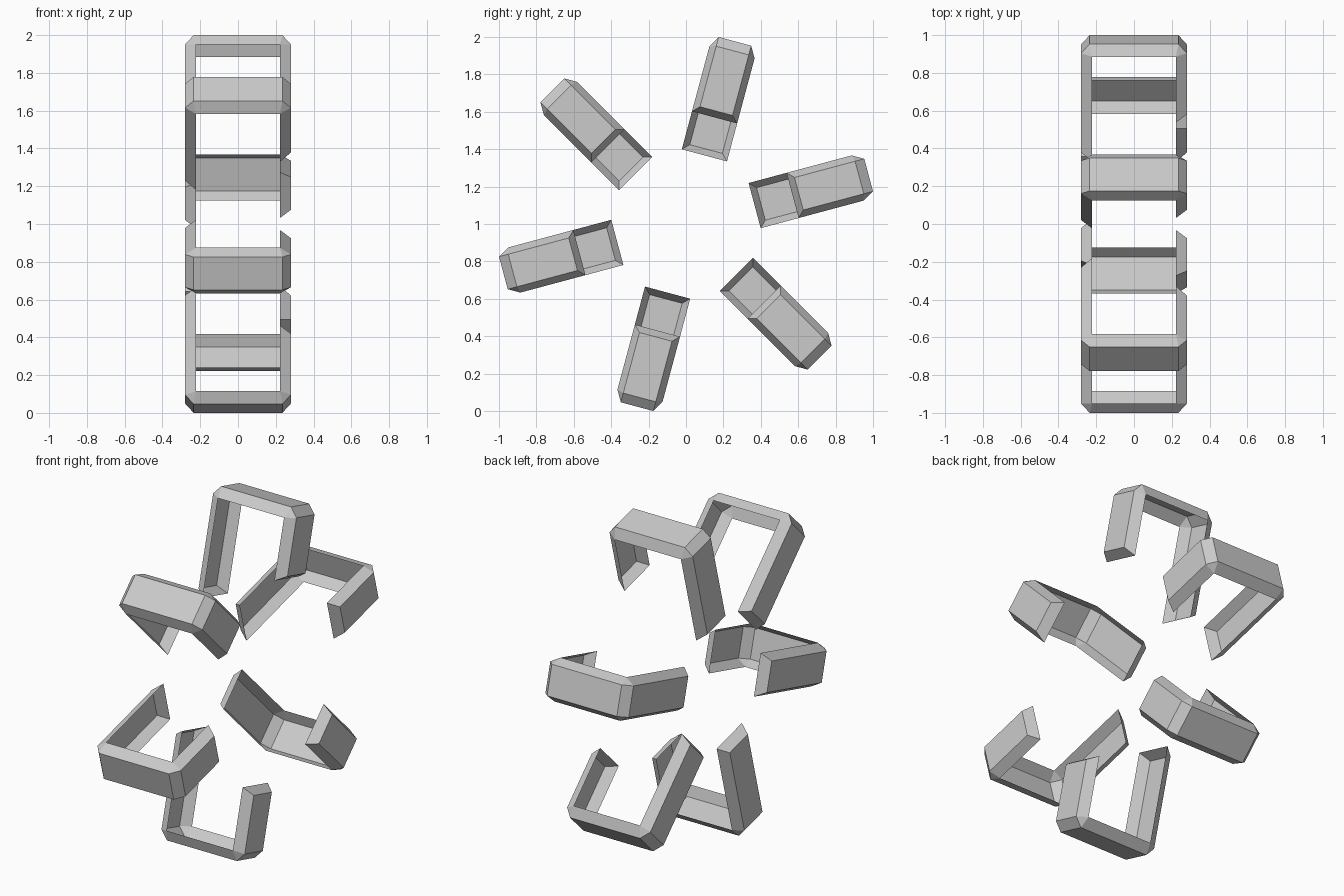
import bpy
import math

if "Cube" in bpy.data.objects:
    bpy.data.objects.remove(bpy.data.objects["Cube"])

# Hook outline as (x, distance from the hub): closed outer floor and open inner rim
FLOOR = [(-.28, .415), (-.28, .96), (-.235, 1.011), (.235, 1.011), (.28, .96), (.28, .625)]
RIM = [(-.222, .38), (-.222, .95), (.222, .95), (.222, .59)]
RIM_OF = [0, 1, 1, 2, 2, 3]          # rim point next to each floor point
FLOOR_W, RIM_W = .09, .125           # half widths of the trough


def face(verts, flip=False):
    """Drop repeated corners, so the outer corners become triangles."""
    verts = list(dict.fromkeys(verts))
    return verts[::-1] if flip else verts


def hook(name, angle):
    """Thin J-shaped trough, open towards the inside, turned about the x axis."""
    c, s = math.cos(angle), math.sin(angle)
    verts = []
    for outline, w in ((FLOOR, FLOOR_W), (RIM, RIM_W)):
        for v in (-w, w):
            verts += [(x, u * c + v * s, 1 + u * s - v * c) for x, u in outline]
    n, m = len(FLOOR), len(RIM)
    fa, fb = range(n), range(n, 2 * n)
    ra = [2 * n + k for k in RIM_OF]
    rb = [2 * n + m + k for k in RIM_OF]

    faces = []
    for i in range(n - 1):
        j = i + 1
        faces.append([fa[i], fa[j], fb[j], fb[i]])                       # floor
        faces.append(face([fb[i], fb[j], rb[j], rb[i]]))                 # side wall
        faces.append(face([fa[i], fa[j], ra[j], ra[i]], flip=True))      # other side wall
    faces.append([fa[0], fb[0], rb[0], ra[0]])                           # long leg tip
    faces.append([fb[-1], fa[-1], ra[-1], rb[-1]])                       # short leg tip

    mesh = bpy.data.meshes.new(name)
    mesh.from_pydata(verts, [], faces)
    mesh.update()
    obj = bpy.data.objects.new(name, mesh)
    bpy.context.collection.objects.link(obj)


# Six hooks in a ring
for k in range(6):
    hook(f"hook_{k + 1}", math.radians(15 + 60 * k))
